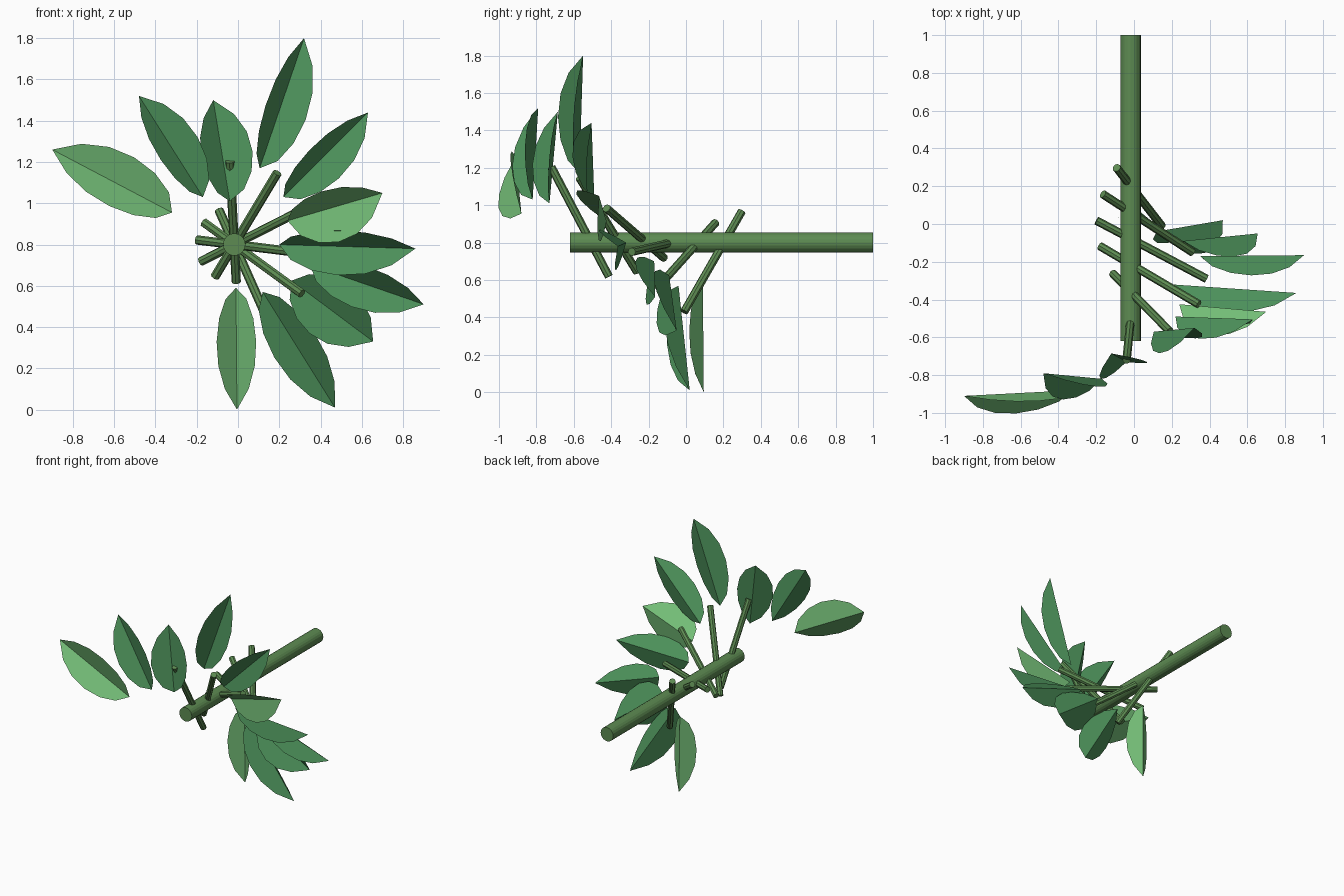
import bpy
from math import cos, sin, radians
from mathutils import Vector

if "Cube" in bpy.data.objects:
    bpy.data.objects.remove(bpy.data.objects["Cube"])


def material(name, rgb):
    m = bpy.data.materials.new(name)
    m.diffuse_color = (*rgb, 1)
    m.use_nodes = True
    m.node_tree.nodes["Principled BSDF"].inputs["Base Color"].default_value = m.diffuse_color
    return m


STEM = material("stem_green", (0.11, 0.26, 0.085))
LEAF = material("leaf_green", (0.075, 0.29, 0.105))
PALE = material("pale_leaf_green", (0.17, 0.50, 0.18))


def rod(name, a, b, radius, sides):
    a, b = Vector(a), Vector(b)
    bpy.ops.mesh.primitive_cylinder_add(vertices=sides, radius=radius,
                                        depth=(b - a).length, location=(a + b) / 2)
    o = bpy.context.object
    o.name = name
    o.rotation_euler = (b - a).to_track_quat('Z', 'Y').to_euler()
    o.data.materials.append(STEM)


# half-outline of a leaf: (position along midrib, relative width)
OUTLINE = [(0.09, 0.54), (0.25, 0.89), (0.44, 1.03), (0.64, 0.95), (0.83, 0.62)]


def leaf(name, base, tip, width, fold, roll, mat):
    """Two halves folded forward along a straight midrib."""
    base, tip = Vector(base), Vector(tip)
    axis = tip - base
    left = Vector((-axis.z, 0, axis.x)).normalized()
    front = left.cross(axis).normalized()
    if front.y > 0:
        front = -front
    verts, faces = [base, tip], []
    for t, w in OUTLINE:
        mid = base + axis * t
        verts.append(mid)
        for side, ang in ((1, fold + roll), (-1, fold - roll)):
            a = radians(ang)
            verts.append(mid + (left * side * cos(a) + front * sin(a)) * width * w)
    n = len(OUTLINE)
    for e in (1, 2):
        rows = [(2 + 3 * i, 2 + 3 * i + e) for i in range(n)]
        part = [(0, rows[0][0], rows[0][1])]
        part += [(p[1], p[0], q[0], q[1]) for p, q in zip(rows, rows[1:])]
        part.append((rows[-1][1], rows[-1][0], 1))
        faces += part if e == 1 else [f[::-1] for f in part]
    me = bpy.data.meshes.new(name)
    me.from_pydata(verts, [], faces)
    me.materials.append(mat)
    bpy.context.collection.objects.link(bpy.data.objects.new(name, me))


# main stem
CX, CZ = -0.018, 0.80
rod("main_stem", (CX, -0.62, CZ), (CX, 1.0, CZ), 0.054, 20)

# twigs spiral along the stem and pass through it: (y, angle)
for i, (y, ang) in enumerate([(-0.51, 93), (-0.36, 59), (-0.215, 27),
                              (-0.08, -7), (0.06, -36), (0.20, -66)]):
    d = Vector((cos(radians(ang)), 0, sin(radians(ang))))
    c = Vector((CX, y, CZ))
    rod(f"twig_{i + 1}", c - d * 0.182 + Vector((0, 0.098, 0)),
        c + d * 0.405 + Vector((0, -0.21, 0)), 0.0225, 8)

# leaves: base, tip, half width, fold, roll
LEAVES = [
    ((-0.32, -0.88, 0.955), (-0.90, -0.91, 1.26), 0.153, 30, 14, PALE),
    ((-0.17, -0.82, 1.03), (-0.48, -0.79, 1.52), 0.14, 40, 18, LEAF),
    ((-0.04, -0.73, 1.01), (-0.12, -0.685, 1.50), 0.145, 28, 20, LEAF),
    ((0.105, -0.57, 1.17), (0.32, -0.55, 1.80), 0.138, 39, 21, LEAF),
    ((0.22, -0.49, 1.03), (0.63, -0.505, 1.44), 0.128, 37, 20, LEAF),
    ((0.24, -0.425, 0.915), (0.70, -0.465, 1.05), 0.165, 33, 25, PALE),
    ((0.20, -0.32, 0.80), (0.86, -0.365, 0.78), 0.14, 36, 22, LEAF),
    ((0.35, -0.17, 0.70), (0.90, -0.165, 0.51), 0.13, 36, 15, LEAF),
    ((0.26, -0.09, 0.625), (0.655, -0.05, 0.33), 0.17, 32, 3, LEAF),
    ((0.12, -0.04, 0.57), (0.47, 0.02, 0.01), 0.145, 40, 4, LEAF),
    ((-0.01, 0.09, 0.59), (-0.005, 0.095, 0.0), 0.118, 38, 0, PALE),
]
for i, args in enumerate(LEAVES):
    leaf(f"leaf_{i + 1}", *args)
